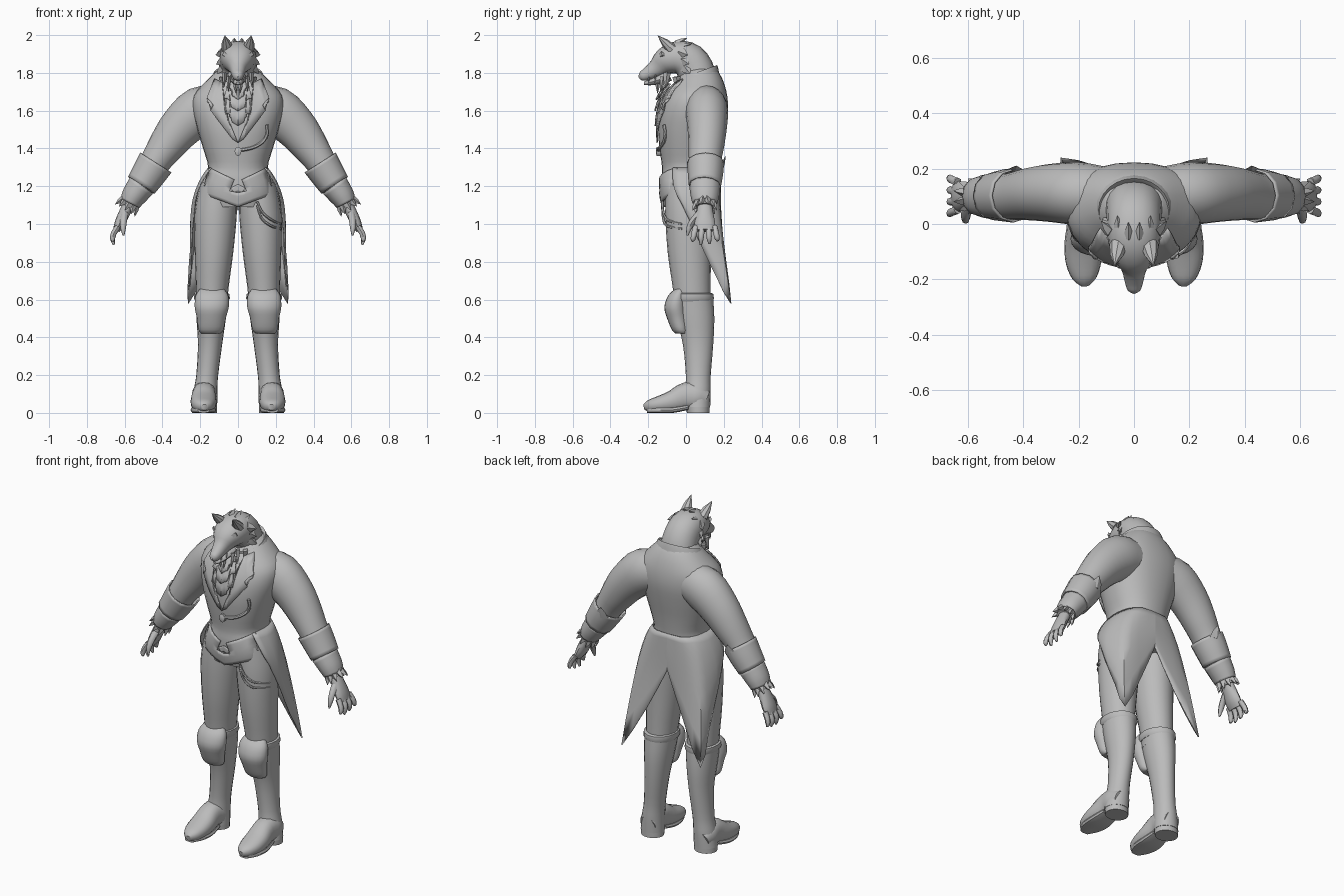
import bpy, bmesh, math
from mathutils import Vector as V

grey = bpy.data.materials.new("plain_grey")
grey.diffuse_color = (0.5, 0.5, 0.5, 1)


def finish(name, bm, mirror=False, thick=0, angle=45):
    bmesh.ops.recalc_face_normals(bm, faces=bm.faces)
    me = bpy.data.meshes.new(name)
    bm.to_mesh(me)
    bm.free()
    ob = bpy.data.objects.new(name, me)
    bpy.context.collection.objects.link(ob)
    me.materials.append(grey)
    bpy.ops.object.select_all(action='DESELECT')
    ob.select_set(True)
    bpy.context.view_layer.objects.active = ob
    bpy.ops.object.shade_smooth_by_angle(angle=math.radians(angle))
    if thick:
        ob.modifiers.new("thickness", 'SOLIDIFY').thickness = thick
    if mirror:
        ob.modifiers.new("mirror", 'MIRROR')
    return ob


def smooth_rows(rows, steps):
    """Catmull-Rom interpolation of rows of numbers."""
    out = []
    for i in range(len(rows) - 1):
        p = [rows[max(0, min(len(rows) - 1, i + k))] for k in (-1, 0, 1, 2)]
        for s in range(steps):
            t = s / steps
            out.append([b + .5 * t * (c - a + t * (2*a - 5*b + 4*c - d + t * (3*(b - c) + d - a)))
                        for a, b, c, d in zip(*p)])
    return out + [list(rows[-1])]


def add_loft(bm, rows, ref=(1, 0, 0), n=20, steps=3, axis=None, e=1, caps=True):
    """Skin elliptical sections; each row is x, y, z, radius along ref, other radius."""
    rows = smooth_rows(rows, steps)
    c = [V(r[:3]) for r in rows]
    rings = []
    for i, r in enumerate(rows):
        t = V(axis) if axis else c[min(i + 1, len(c) - 1)] - c[max(i - 1, 0)]
        t.normalize()
        a = V(ref)
        a = (a - t * a.dot(t)).normalized()
        b = t.cross(a)
        ring = []
        for k in range(n):
            w = 2 * math.pi * k / n
            u, v = math.cos(w), math.sin(w)
            u, v = math.copysign(abs(u) ** e, u), math.copysign(abs(v) ** e, v)
            ring.append(bm.verts.new(c[i] + a * r[3] * u + b * r[4] * v))
        rings.append(ring)
    for p, q in zip(rings, rings[1:]):
        for k in range(n):
            bm.faces.new((p[k], p[(k + 1) % n], q[(k + 1) % n], q[k]))
    if caps:
        bm.faces.new(rings[0])
        bm.faces.new(rings[-1])


def loft(name, rows, mirror=False, thick=0, **kw):
    bm = bmesh.new()
    add_loft(bm, rows, **kw)
    return finish(name, bm, mirror, thick)


def spikes(name, items, mirror=True, n=4):
    """Pointed tufts; each item is base, tip, radius across x, radius across y."""
    bm = bmesh.new()
    for base, tip, r1, r2 in items:
        b, t = V(base), V(tip)
        m = b.lerp(t, .5)
        add_loft(bm, [(*b, r1, r2), (*m, r1 * .7, r2 * .7), (*t, .001, .001)], n=n, steps=1)
    return finish(name, bm, mirror, angle=30)


# torso: coat body
E = .88
torso = [(0, .02, 1.09, .17, .135), (0, .02, 1.16, .2, .148), (0, .022, 1.24, .185, .152),
         (0, .025, 1.30, .158, .152), (0, .025, 1.40, .185, .165), (0, .03, 1.50, .215, .178),
         (0, .042, 1.60, .24, .18), (0, .055, 1.68, .235, .163), (0, .07, 1.75, .175, .13),
         (0, .075, 1.80, .125, .10), (0, .075, 1.82, .10, .08)]
loft("coat_body", torso, axis=(0, 0, 1), n=28, e=E)
dense = smooth_rows(torso, 6)


def front_y(x, z):
    r = min(dense, key=lambda q: abs(q[2] - z))
    u = min(abs(x) / r[3], .95) ** (2 / E)
    return r[1] - r[4] * (1 - u) ** (E / 2)


def plate(name, outline, off, mirror=True, thick=.008):
    """Cloth piece given as an x, z outline wrapped over the chest."""
    bm = bmesh.new()
    bm.faces.new([bm.verts.new((x, 0, z)) for x, z in outline])
    bmesh.ops.triangulate(bm, faces=bm.faces)
    bmesh.ops.subdivide_edges(bm, edges=bm.edges, cuts=3, use_grid_fill=True)
    for v in bm.verts:
        v.co.y = front_y(v.co.x, v.co.z) - off
    return finish(name, bm, mirror, thick)


# coat front details
plate("lapel", [(.125, 1.77), (.165, 1.67), (.13, 1.63), (.145, 1.6), (.03, 1.45),
                (0, 1.43), (.07, 1.60), (.085, 1.75)], .012)
plate("waistcoat_flap", [(.02, 1.235), (.155, 1.30), (.19, 1.16), (0, 1.09), (0, 1.165), (.045, 1.175)], .014)
plate("waistcoat_point", [(0, 1.21), (.04, 1.19), (.02, 1.165), (0, 1.175)], .006)
for i, (w, top, low) in enumerate([(.07, 1.73, 1.52), (.075, 1.745, 1.60), (.06, 1.76, 1.66)]):
    plate("cravat_layer", [(0, top), (w * .7, top), (w, low + .07), (w * .6, low + .06),
                           (w * .45, low + .02), (0, low)], .018 + .012 * i)
loft("coat_button", [(0, -.13, 1.385, .018, .025), (0, -.155, 1.385, .018, .025),
                     (0, -.16, 1.385, .008, .012)], n=10, steps=1)


def cord(name, pts, r=.007):
    return loft(name, [(*p, r, r) for p in pts], n=6, steps=5, ref=(.3, .2, 1))


cord("chest_chain", [(x, front_y(x, z) - .01, z) for x, z in
                     [(.01, 1.39), (.08, 1.405), (.135, 1.44), (.155, 1.48), (.153, 1.525)]], .009)
cord("hip_chain_upper", [(.10, -.125, 1.12), (.13, -.12, 1.06), (.18, -.095, 1.02), (.225, -.02, 1.0)])
cord("hip_chain_lower", [(.10, -.125, 1.10), (.125, -.12, 1.03), (.175, -.1, .99), (.225, -.02, .975)])

# raised collar, higher at the back
loft("collar", [(0, .055, 1.73, .165, .135), (0, .055, 1.77, .142, .125), (0, .05, 1.80, .128, .122),
                (0, .05, 1.785, .112, .105)], axis=(0, -.36, 1), steps=2, caps=False, n=24)

# tail coat skirt: columns from centre back round to the front edge, as top, hip, hem
cols = [((0, .18, 1.30), (0, .185, 1.19), (0, .18, 1.08)),
        ((.08, .175, 1.30), (.12, .18, 1.12), (.12, .205, .83)),
        ((.125, .14, 1.30), (.205, .165, 1.08), (.265, .24, .58)),
        ((.15, .09, 1.30), (.235, .09, 1.10), (.252, .14, .76)),
        ((.158, .01, 1.30), (.238, .02, 1.14), (.245, .05, .95)),
        ((.145, -.07, 1.30), (.205, -.065, 1.2), (.225, -.03, 1.12))]
bm = bmesh.new()
grid = []
for col in smooth_rows([[q for p in c for q in p] for c in cols], 2):
    a, h, b = V(col[:3]), V(col[3:6]), V(col[6:])
    k = h * 2 - (a + b) * .5
    grid.append([bm.verts.new(a * (1-t)**2 + k * 2 * t * (1-t) + b * t * t)
                 for t in [j / 8 for j in range(9)]])
for p, q in zip(grid, grid[1:]):
    for j in range(8):
        bm.faces.new((p[j], q[j], q[j + 1], p[j + 1]))
finish("coat_tails", bm, True, .006)

# sleeves and cuffs
Y = (0, 1, 0)
loft("sleeve", [(.10, .105, 1.62, .10, .11), (.20, .11, 1.60, .113, .128), (.30, .112, 1.515, .105, .115),
                (.375, .108, 1.42, .095, .098), (.44, .10, 1.325, .085, .08), (.51, .1, 1.21, .078, .07),
                (.585, .1, 1.09, .048, .042)], True, ref=Y)
loft("cuff", [(.435, .103, 1.325, .098, .098), (.47, .103, 1.27, .094, .092), (.512, .1, 1.205, .086, .083)],
     True, .008, ref=Y, caps=False, n=12)
loft("cuff_band", [(.51, .1, 1.205, .083, .075), (.55, .1, 1.15, .076, .066), (.572, .1, 1.11, .066, .055)],
     True, .006, ref=Y, caps=False, n=12)
spikes("cuff_point", [((.43, .185, 1.29), (.425, .21, 1.36), .04, .012)])

# wrist frill
d, frill = V((.53, 0, -.85)), []
for k in range(10):
    w = 2 * math.pi * k / 10
    o = V((0, 1, 0)) * math.cos(w) + V((.85, 0, .53)) * math.sin(w)
    p = V((.572, .1, 1.115)) + o * .042
    frill.append((p, p + d * .05 + o * .022, .018, .018))
spikes("wrist_frill", frill)

# hands
bm = bmesh.new()
add_loft(bm, [(.58, .1, 1.10, .038, .03), (.605, .1, 1.05, .046, .03), (.628, .1, 1.0, .055, .027),
              (.645, .1, .965, .05, .018)], ref=Y, n=12)
for j, low in enumerate((.91, .89, .895, .915)):
    y, s = .052 + .033 * j, (j - 1.5) * .01
    add_loft(bm, [(.636, y, .985, .016, .016), (.658, y + s * .6, .95, .015, .015),
                  (.664, y + s, .92, .013, .013), (.657, y + s * 1.3, low, .006, .006)], ref=Y, n=8, steps=2)
add_loft(bm, [(.60, .07, 1.055, .02, .018), (.606, .035, 1.015, .018, .017),
              (.608, .015, .975, .014, .014), (.606, .008, .94, .005, .005)], n=8, steps=2)
finish("hand", bm, True)

# legs and boots
DOWN = (0, 0, -1)
loft("trouser_leg", [(.105, .02, 1.22, .095, .125), (.118, .015, 1.06, .112, .125),
                     (.127, .018, .85, .102, .115), (.136, .03, .66, .086, .10),
                     (.138, .035, .55, .08, .095)], True, axis=DOWN)
loft("boot_shaft", [(.138, .035, .62, .088, .108), (.142, .05, .5, .078, .10), (.148, .064, .36, .064, .08),
                    (.163, .065, .2, .058, .066), (.172, .063, .12, .063, .068), (.178, .062, .03, .068, .066)],
     True, axis=DOWN)
loft("boot_rim", [(.138, .033, .59, .086, .108), (.138, .033, .605, .095, .115), (.138, .033, .63, .093, .112),
                  (.138, .033, .635, .082, .10)], True, axis=DOWN, steps=1)
loft("boot_foot", [(.178, .11, .07, .05, .05), (.178, .06, .085, .067, .07), (.18, 0, .088, .062, .073),
                   (.182, -.07, .062, .069, .058), (.182, -.14, .046, .064, .044),
                   (.179, -.195, .036, .044, .032), (.177, -.222, .03, .015, .015)],
     True, n=16, e=.85)
loft("boot_heel", [(.178, .065, .0, .066, .06), (.178, .062, .04, .066, .064)], True, axis=(0, 0, 1), steps=1)
loft("boot_sole", [(.182, -.205, .016, .03, .016), (.183, -.15, .016, .061, .016), (.183, -.07, .016, .068, .016),
                   (.18, .01, .03, .055, .014)], True, e=.6, n=12)
loft("knee_pad", [(.138, -.03, .655, .065, .03), (.138, -.045, .62, .086, .05), (.139, -.055, .56, .09, .06),
                  (.141, -.045, .5, .076, .055), (.143, -.03, .44, .066, .045), (.144, -.02, .42, .05, .035)],
     True, axis=DOWN)

# head and muzzle
loft("head", [(0, .07, 1.70, .125, .09), (0, .06, 1.79, .105, .098), (0, .015, 1.86, .098, .10),
              (0, -.05, 1.88, .095, .088), (0, -.11, 1.86, .08, .072), (0, -.155, 1.825, .048, .05),
              (0, -.205, 1.795, .034, .034), (0, -.235, 1.782, .025, .025), (0, -.248, 1.778, .01, .01)], e=.92)
loft("lower_jaw", [(0, -.09, 1.79, .055, .035), (0, -.14, 1.765, .042, .024), (0, -.19, 1.75, .028, .016),
                   (0, -.222, 1.745, .01, .008)], n=12)
spikes("nose", [((0, -.235, 1.795), (0, -.252, 1.775), .018, .012)], False, 8)
spikes("brow", [((.075, -.12, 1.90), (.012, -.165, 1.862), .012, .018)])
spikes("ear", [((.055, -.075, 1.925), (.07, -.15, 1.998), .034, .03)], n=8)
spikes("fangs", [((.024, -.195, 1.785), (.026, -.2, 1.74), .006, .006),
                 ((.036, -.16, 1.79), (.04, -.165, 1.75), .005, .005)])
# fur tufts on cheeks, chin and crown
fur = [((.08, -.03 + .012 * i, 1.91 - .04 * i), (.118 - .003 * i, .01 + .006 * i, 1.895 - .05 * i), .02, .03)
       for i in range(4)]
fur += [((.07, -.10, 1.80), (.075, -.11, 1.72), .014, .02), ((.05, -.12, 1.78), (.05, -.135, 1.70), .012, .016),
        ((.085, -.05, 1.78), (.08, -.045, 1.71), .015, .022), ((.015, -.15, 1.76), (.01, -.15, 1.69), .014, .014),
        ((.02, -.05, 1.955), (.02, .005, 1.985), .018, .018), ((.055, -.03, 1.935), (.06, .03, 1.955), .02, .018)]
spikes("fur_tufts", fur)
